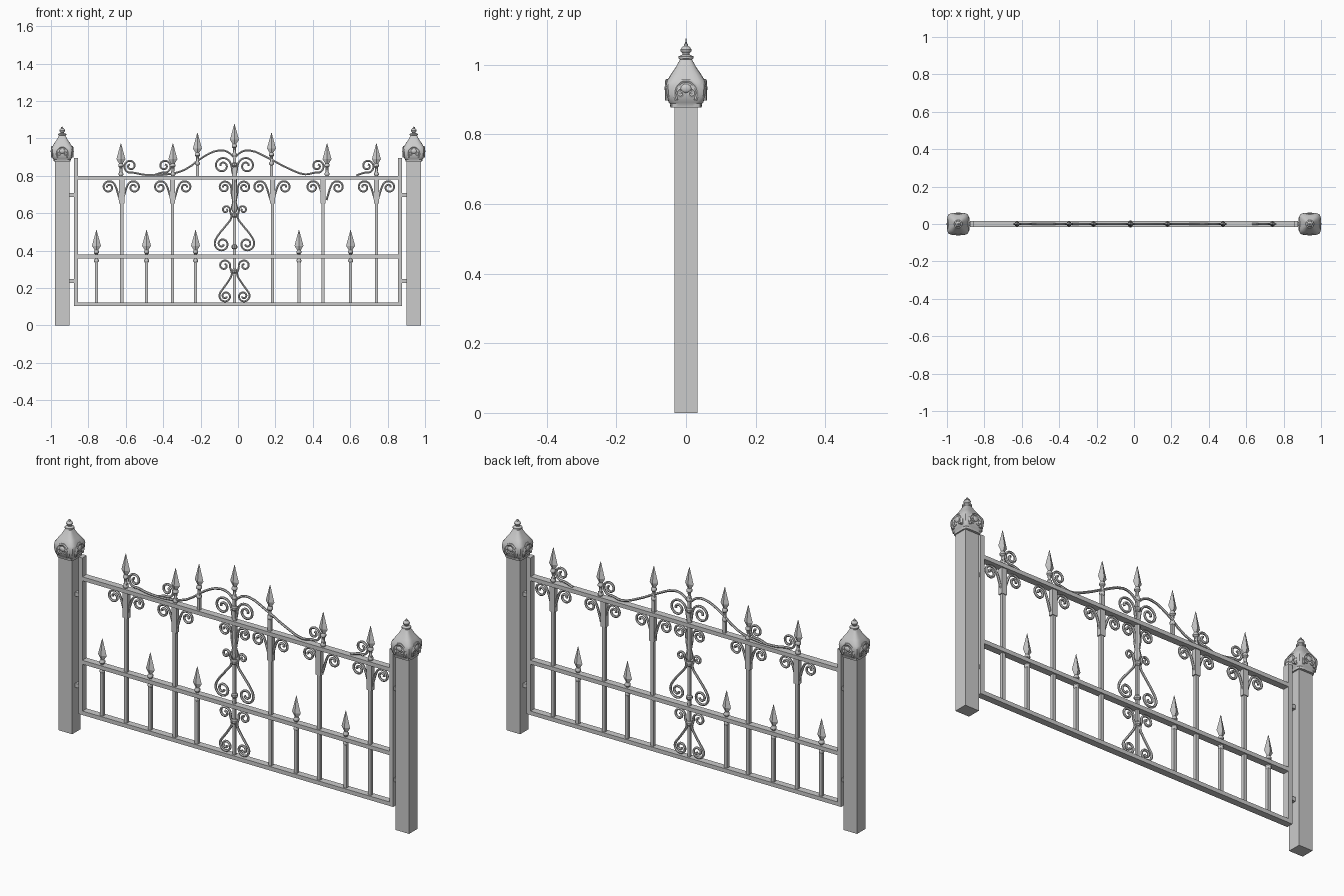
import bpy, bmesh, math
from mathutils import Matrix, Vector

cube = bpy.data.objects.get("Cube")
if cube:
    bpy.data.objects.remove(cube)

grey = bpy.data.materials.new("grey iron")
grey.use_nodes = True
GREY = (0.6, 0.6, 0.6, 1)
grey.diffuse_color = GREY
grey.node_tree.nodes["Principled BSDF"].inputs["Base Color"].default_value = GREY

MID = -0.019        # centre bar
RAIL = 0.79         # top rail height


def add(name, mesh, smooth=False):
    obj = bpy.data.objects.new(name, mesh)
    bpy.context.collection.objects.link(obj)
    mesh.materials.clear()
    mesh.materials.append(grey)
    if smooth:
        bpy.ops.object.select_all(action="DESELECT")
        obj.select_set(True)
        bpy.context.view_layer.objects.active = obj
        bpy.ops.object.shade_smooth_by_angle(angle=math.radians(40))
    return obj


def box(name, x, z0, z1, wx, wy, y=0):
    bm = bmesh.new()
    bmesh.ops.create_cube(bm, size=1)
    for v in bm.verts:
        v.co = (x + v.co.x * wx, y + v.co.y * wy, (z0 + z1) / 2 + v.co.z * (z1 - z0))
    mesh = bpy.data.meshes.new(name)
    bm.to_mesh(mesh)
    bm.free()
    return add(name, mesh)


def loft(name, x, z, profile, sides, squareness=lambda h: 2, depth=1, smooth=False):
    """Stack rings of (radius, height); squareness turns circles into squares."""
    bm = bmesh.new()
    rings = []
    for r, h in profile:
        p = squareness(h)
        ring = []
        for i in range(sides):
            a = math.tau * i / sides
            c, s = math.cos(a), math.sin(a)
            k = r / (abs(c) ** p + abs(s) ** p) ** (1 / p)
            ring.append(bm.verts.new((x + c * k, s * k * depth, z + h)))
        rings.append(ring)
    for low, high in zip(rings, rings[1:]):
        for i in range(sides):
            j = (i + 1) % sides
            bm.faces.new((low[i], low[j], high[j], high[i]))
    bm.faces.new(rings[0][::-1])
    bm.faces.new(rings[-1])
    mesh = bpy.data.meshes.new(name)
    bm.to_mesh(mesh)
    bm.free()
    return add(name, mesh, smooth)


def iron(name, paths, radius=0.006, matrix=None):
    """Round rods along smooth paths of (x, z) points."""
    curve = bpy.data.curves.new(name, "CURVE")
    curve.dimensions = "3D"
    curve.bevel_depth = radius
    curve.bevel_resolution = 1
    curve.resolution_u = 3
    curve.use_fill_caps = True
    for path in paths:
        spline = curve.splines.new("BEZIER")
        spline.bezier_points.add(len(path) - 1)
        for point, (x, z) in zip(spline.bezier_points, path):
            point.co = (x, 0, z)
            point.handle_left_type = point.handle_right_type = "AUTO"
    temp = bpy.data.objects.new(name + "_path", curve)
    bpy.context.collection.objects.link(temp)
    bpy.context.view_layer.update()
    mesh = bpy.data.meshes.new_from_object(temp.evaluated_get(bpy.context.evaluated_depsgraph_get()))
    bpy.data.objects.remove(temp)
    if matrix:
        mesh.transform(matrix)
    return add(name, mesh, True)


def spiral(x, z, r, start, sign, turns=1.5):
    n = int(turns * 10)
    pts = []
    for i in range(n + 1):
        t = i / n
        a = math.radians(start) + sign * math.tau * turns * t
        k = r * (1 - 0.78 * t)
        pts.append((x + k * math.cos(a), z + k * math.sin(a)))
    return pts


def pair(path, x):
    return [[(x + s * px, pz) for px, pz in path] for s in (1, -1)]


def spear(name, x, tip):
    loft(name + "_head", x, tip, [(0.010, -0.106), (0.024, -0.084), (0.012, -0.04), (0.001, 0)],
         4, depth=0.5)
    loft(name + "_collar", x, tip, [(0.007, -0.175), (0.013, -0.168), (0.013, -0.160), (0.007, -0.152),
         (0.008, -0.128), (0.014, -0.122), (0.014, -0.114), (0.009, -0.106)], 8, smooth=True)


# Posts with caps, carved shells and hinges
CAP = [(0.045, 0.877), (0.046, 0.888), (0.050, 0.892), (0.056, 0.915), (0.058, 0.938), (0.055, 0.953),
       (0.042, 0.975), (0.030, 0.992), (0.021, 1.008), (0.017, 1.015), (0.022, 1.018), (0.022, 1.024),
       (0.010, 1.029), (0.010, 1.033), (0.015, 1.038), (0.016, 1.043), (0.012, 1.050), (0.006, 1.054),
       (0.005, 1.060), (0.001, 1.063)]
for side, s in (("left", 1), ("right", -1)):
    px = s * 0.94
    box(side + "_post", px, 0, 0.88, 0.076, 0.066)
    loft(side + "_post_cap", px, 0, CAP, 32, lambda h: 6 if h < 0.96 else 4 if h < 1.016 else 2, smooth=True)
    for k in range(4):
        turn = Matrix.Translation((px, 0, 0)) @ Matrix.Rotation(k * math.pi / 2, 4, "Z") \
            @ Matrix.Translation((0, -0.054, 0))
        arch = [(-0.028, 0.898), (-0.032, 0.92), (-0.022, 0.944), (0, 0.954),
                (0.022, 0.944), (0.032, 0.92), (0.028, 0.898)]
        curls = pair(spiral(0.015, 0.918, 0.012, 90, -1, 1), 0)
        iron(side + "_cap_shell", [arch] + curls, 0.006, turn)
        bm = bmesh.new()
        bmesh.ops.create_icosphere(bm, subdivisions=2, radius=1, matrix=turn
                                   @ Matrix.Translation((0, 0, 0.932)) @ Matrix.Diagonal((0.018, 0.008, 0.014, 1)))
        mesh = bpy.data.meshes.new("cap_boss")
        bm.to_mesh(mesh)
        bm.free()
        add(side + "_cap_boss", mesh, True)
    for z in (0.238, 0.698):
        box(side + "_hinge", s * 0.89, z - 0.01, z + 0.01, 0.035, 0.02)
    box(side + "_stile", s * 0.867, 0.103, 0.895, 0.022, 0.034)

# Rails
for name, z in (("bottom_rail", 0.113), ("middle_rail", 0.369), ("top_rail", RAIL)):
    box(name, 0, z - 0.01, z + 0.01, 1.72, 0.034)

# Tall bars: bar position, spear position, tip height
for bar, point, tip in ((-0.622, -0.626, 0.973), (-0.35, -0.348, 0.973), (0.184, 0.179, 1.03),
                        (0.455, 0.476, 0.973), (0.74, 0.74, 0.973)):
    box("tall_bar", bar, 0.11, RAIL, 0.017, 0.017)
    box("bar_sleeve", bar, 0.652, RAIL, 0.028, 0.022)
    box("spear_stem", point, RAIL, tip - 0.15, 0.018, 0.014)
    spear("tall_spear", point, tip)
    hook = [(0.008, 0.67), (0.018, 0.705)] + spiral(0.067, 0.739, 0.036, 170, -1)
    iron("hanging_scrolls", pair(hook, (bar + point) / 2))

# Spear standing on the top rail only
box("rail_spear_stem", -0.217, RAIL, 0.88, 0.016, 0.014)
spear("rail_spear", -0.217, 1.03)

# Short bars
for x in (-0.757, -0.489, -0.227, 0.326, 0.602):
    box("short_bar", x, 0.11, 0.36, 0.017, 0.017)
    spear("short_spear", x, 0.51)

# Centre bar with its collars
box("centre_bar", MID, 0.11, 0.93, 0.014, 0.014)
spear("centre_spear", MID, 1.077)
loft("centre_taper", MID, 0, [(0.007, 0.60), (0.020, 0.625), (0.012, 0.66), (0.018, 0.70), (0.012, RAIL)],
     8, smooth=True)
for z in (0.29, 0.42, 0.59, 0.86):
    loft("centre_collar", MID, z, [(0.010, -0.012), (0.016, -0.005), (0.016, 0.005), (0.010, 0.012)], 8)

# Centre scrolls above and below the top rail
iron("centre_top_scrolls", pair([(0.004, RAIL), (0.012, 0.825)] + spiral(0.064, 0.854, 0.046, 170, -1), MID))
iron("centre_hanging_scrolls", pair([(0.006, 0.67), (0.015, 0.705)]
                                    + spiral(0.053, 0.739, 0.034, 170, -1), MID))

# Lyre shapes: top curl, sweeping side, bottom curl
upper = spiral(0.046, 0.618, 0.024, 200, -1, 1.2)[::-1] + [(0.016, 0.58), (0.045, 0.535), (0.085, 0.485)] \
    + spiral(0.066, 0.436, 0.040, 15, -1)
lower = spiral(0.054, 0.320, 0.033, 200, -1, 1.3)[::-1] + [(0.014, 0.275), (0.034, 0.235), (0.062, 0.195)] \
    + spiral(0.048, 0.157, 0.033, 15, -1)
iron("upper_lyre", pair(upper, MID))
iron("lower_lyre", pair(lower, MID))

# Sweeping arch and the scrolls lying on the top rail
left_arch = [(MID, 0.895), (-0.055, 0.928), (-0.10, 0.936), (-0.18, 0.905), (-0.286, 0.832), (-0.38, 0.808),
             (-0.5, 0.806)] + spiral(-0.575, 0.853, 0.038, 290, -1)
right_arch = [(MID, 0.895), (0.018, 0.928), (0.061, 0.936), (0.152, 0.90), (0.275, 0.837), (0.36, 0.808)] \
    + spiral(0.425, 0.853, 0.038, 250, 1)
iron("sweeping_arch", [left_arch, right_arch])
for x in (-0.393, 0.692):
    iron("rail_scroll", [[(x - 0.06, 0.802)] + spiral(x, 0.853, 0.038, 250, 1)])
